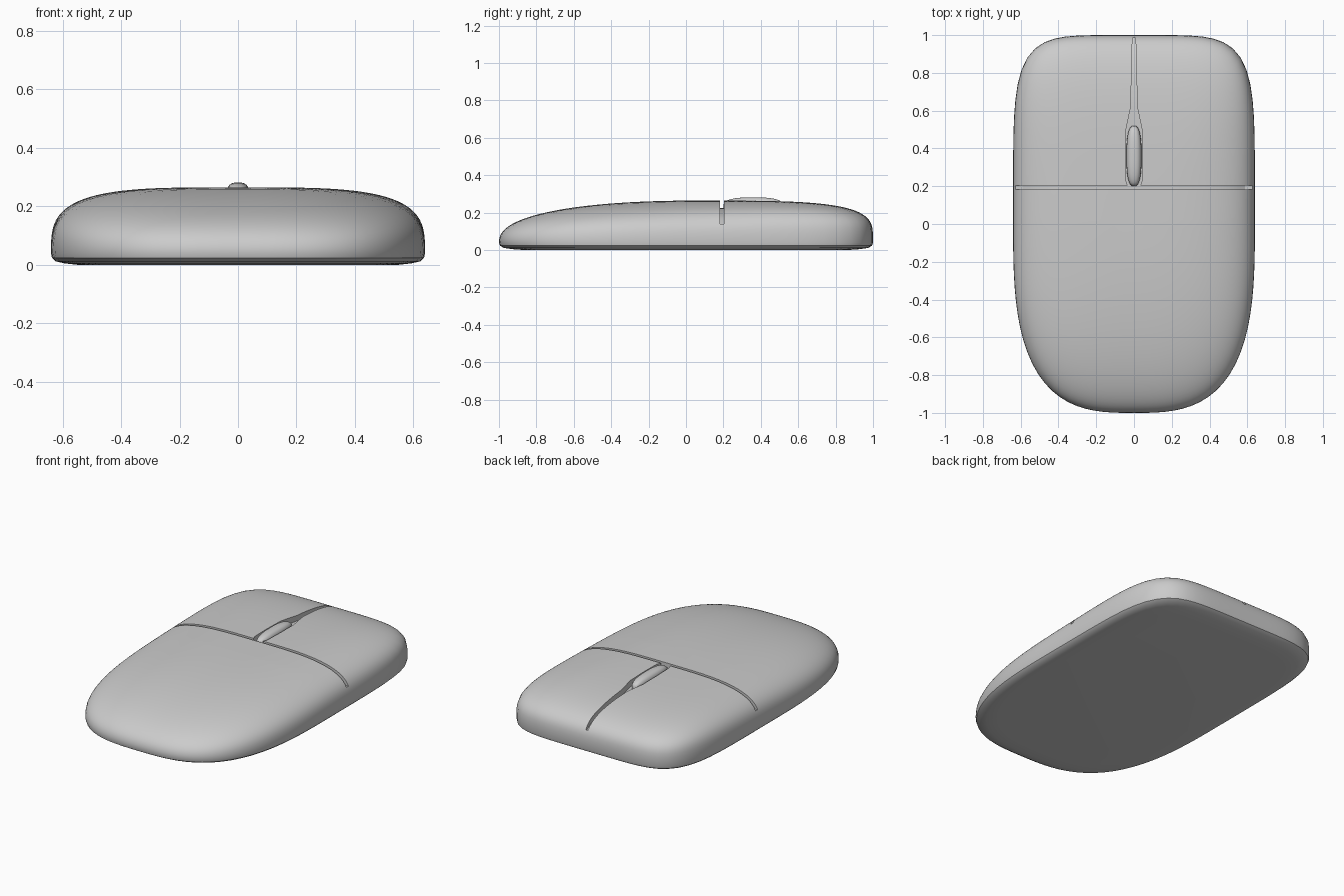
import bpy, bmesh, math

if "Cube" in bpy.data.objects:
    bpy.data.objects.remove(bpy.data.objects["Cube"])

HALF_W, SEAM_Z, RISE = 0.64, 0.04, 0.225


def outline_power(y):
    return 5.5 if y >= 0 else 3.0


def ring_ratio(x, y):
    p = outline_power(y)
    return (abs(x / HALF_W) ** p + abs(y) ** p) ** (1 / p)


def dome_height(y):
    return RISE * (1 + 0.06 * min(y, 0))


def surface_z(x, y):
    r = ring_ratio(x, y)
    if r >= 1:
        return SEAM_Z
    n = 3.2 + 0.8 * y / max(r, 1e-6)
    return SEAM_Z + dome_height(y) * (1 - r ** n) ** (1 / n)


def make_object(name, bm):
    bmesh.ops.recalc_face_normals(bm, faces=bm.faces)
    mesh = bpy.data.meshes.new(name)
    bm.to_mesh(mesh)
    bm.free()
    obj = bpy.data.objects.new(name, mesh)
    bpy.context.collection.objects.link(obj)
    return obj


def smooth(obj, angle):
    bpy.ops.object.select_all(action='DESELECT')
    obj.select_set(True)
    bpy.context.view_layer.objects.active = obj
    bpy.ops.object.shade_smooth_by_angle(angle=math.radians(angle))


def body():
    # Rings run from the crown down to the seam, then under to the flat base
    seg, steps = 96, 26
    bm = bmesh.new()
    under = [(0.995, 0.024), (0.975, 0.012), (0.93, 0.005), (0.86, 0.0)]
    rings = [[] for _ in range(steps + len(under))]
    for i in range(seg):
        a = 2 * math.pi * i / seg
        c, s = HALF_W * math.cos(a), math.sin(a)
        k = ring_ratio(c, s)
        ox, oy = c / k, s / k
        n = 3.2 + 0.8 * oy
        for j in range(1, steps + 1):
            t = math.pi / 2 * j / steps
            r = math.sin(t) ** (2 / n)
            f = max(math.cos(t), 0) ** (2 / n) if j < steps else 0
            rings[j - 1].append(bm.verts.new(
                (ox * r, oy * r, SEAM_Z + dome_height(oy * r) * f)))
        for j, (r, z) in enumerate(under):
            rings[steps + j].append(bm.verts.new((ox * r, oy * r, z)))
    crown = bm.verts.new((0, 0, SEAM_Z + RISE))
    for i in range(seg):
        k = (i + 1) % seg
        bm.faces.new((crown, rings[0][i], rings[0][k]))
        for a, b in zip(rings, rings[1:]):
            bm.faces.new((a[i], b[i], b[k], a[k]))
    bm.faces.new(rings[-1])
    return make_object("mouse_body", bm)


def trench(name, stations):
    # Each station: left xy, right xy, floor height
    bm = bmesh.new()
    loops = []
    for (lx, ly), (rx, ry), z in stations:
        loops.append([bm.verts.new(v) for v in
                      ((lx, ly, z), (rx, ry, z), (rx, ry, 0.4), (lx, ly, 0.4))])
    for a, b in zip(loops, loops[1:]):
        for i in range(4):
            k = (i + 1) % 4
            bm.faces.new((a[i], a[k], b[k], b[i]))
    bm.faces.new(loops[0])
    bm.faces.new(loops[-1])
    obj = make_object(name, bm)
    obj.hide_render = True
    return obj


def carve(target, cutter):
    mod = target.modifiers.new("groove", 'BOOLEAN')
    mod.operation = 'DIFFERENCE'
    mod.solver = 'EXACT'
    mod.object = cutter
    bpy.context.view_layer.objects.active = target
    bpy.ops.object.modifier_apply(modifier=mod.name)
    bpy.data.objects.remove(cutter)


shell = body()

# Groove across the body between palm rest and buttons
across = []
for i in range(41):
    x = 0.66 * math.sin(math.pi / 2 * (i / 20 - 1))
    across.append(((x, 0.183), (x, 0.203),
                   max(0.14, surface_z(x * 1.025, 0.193) - 0.04)))
carve(shell, trench("cross_groove_cutter", across))

# Groove between the buttons, widening into the wheel pocket
widths = [(0.195, 0.03, 0.04), (0.23, 0.043, 0.04), (0.36, 0.046, 0.04),
          (0.49, 0.044, 0.04), (0.54, 0.034, 0.038), (0.61, 0.019, 0.035),
          (0.75, 0.014, 0.03), (0.87, 0.011, 0.03), (0.93, 0.01, 0.03),
          (0.96, 0.009, 0.028), (0.985, 0.008, 0.012)]
carve(shell, trench("button_split_cutter",
                    [((-w, y), (w, y), surface_z(0, y) - d) for y, w, d in widths]))
smooth(shell, 30)

# Scroll wheel: a rounded, elongated pad
bm = bmesh.new()
bmesh.ops.create_uvsphere(bm, u_segments=32, v_segments=16, radius=1)
for v in bm.verts:
    x, y, z = (math.copysign(abs(c) ** 0.75, c) for c in v.co)
    v.co = (0.04 * x, 0.36 + 0.16 * y, 0.236 + 0.046 * z)
wheel = make_object("scroll_wheel", bm)
smooth(wheel, 40)
